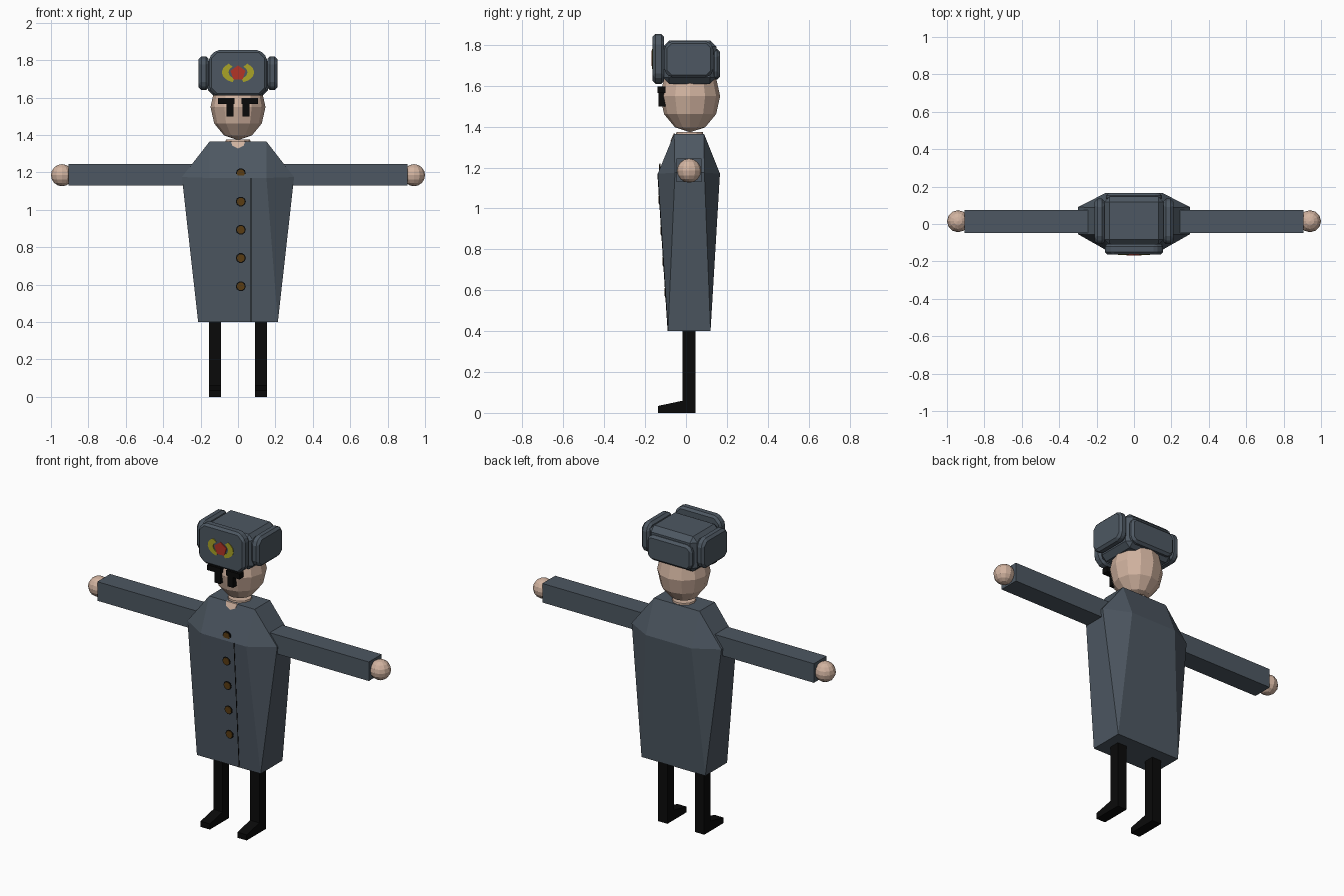
import bpy, bmesh, math
from mathutils import Matrix, Vector

if "Cube" in bpy.data.objects:
    bpy.data.objects.remove(bpy.data.objects["Cube"])


def material(name, rgb):
    m = bpy.data.materials.new(name)
    m.diffuse_color = (*rgb, 1)
    m.use_nodes = True
    m.node_tree.nodes["Principled BSDF"].inputs["Base Color"].default_value = m.diffuse_color
    return m


CLOTH = material("slate_cloth", (0.075, 0.097, 0.122))
SKIN = material("skin", (0.64, 0.45, 0.35))
BLACK = material("black", (0.003, 0.003, 0.003))
BROWN = material("button_brown", (0.10, 0.045, 0.006))
YELLOW = material("badge_yellow", (0.40, 0.37, 0.02))
RED = material("badge_red", (0.45, 0.035, 0.02))


def finish(bm, name, mat, bevel=0):
    bmesh.ops.recalc_face_normals(bm, faces=bm.faces[:])
    me = bpy.data.meshes.new(name)
    bm.to_mesh(me)
    bm.free()
    ob = bpy.data.objects.new(name, me)
    bpy.context.collection.objects.link(ob)
    me.materials.append(mat)
    if bevel:
        mod = ob.modifiers.new("bevel", 'BEVEL')
        mod.width, mod.segments = bevel, 1
    return ob


def hull(name, pts, mat):
    bm = bmesh.new()
    for p in pts:
        bm.verts.new(p)
    bmesh.ops.convex_hull(bm, input=bm.verts[:])
    return finish(bm, name, mat)


def box(name, xr, yr, zr, mat, bevel=0):
    bm = bmesh.new()
    bmesh.ops.create_cube(bm, size=1)
    for v in bm.verts:
        v.co = [(a + b) / 2 + c * (b - a) for (a, b), c in zip((xr, yr, zr), v.co)]
    return finish(bm, name, mat, bevel)


def ball(name, centre, radii, mat, seg, rings):
    bm = bmesh.new()
    m = Matrix.Translation(centre) @ Matrix.Diagonal((*radii, 1))
    bmesh.ops.create_uvsphere(bm, u_segments=seg, v_segments=rings, radius=1, matrix=m)
    return finish(bm, name, mat)


def prism(name, pts, direction, mat, bevel=0):
    """Extrude a flat outline along a direction."""
    bm = bmesh.new()
    f = bm.faces.new([bm.verts.new(p) for p in pts])
    ext = bmesh.ops.extrude_face_region(bm, geom=[f], use_keep_orig=True)
    for v in ext["geom"]:
        if isinstance(v, bmesh.types.BMVert):
            v.co += Vector(direction)
    return finish(bm, name, mat, bevel)


def chamfered(a0, a1, b0, b1, c):
    """Rectangle outline with cut corners."""
    return [(a0 + c, b0), (a1 - c, b0), (a1, b0 + c), (a1, b1 - c),
            (a1 - c, b1), (a0 + c, b1), (a0, b1 - c), (a0, b0 + c)]


# Long coat: narrow collar, eight-sided shoulder line, four-sided hem
coat = []
for s in (-1, 1):
    coat += [(s * 0.152, y, 1.365) for y in (-0.058, 0.088)]
    coat += [(s * 0.152, y, 1.17) for y in (-0.138, 0.166)]
    coat += [(s * 0.30, y, 1.175) for y in (-0.054, 0.09)]
    coat += [(s * 0.213, y, 0.40) for y in (-0.088, 0.12)]
hull("coat", coat, CLOTH)


def coat_front(z):
    if z > 1.17:
        return -0.138 + (z - 1.17) / 0.195 * 0.08
    return -0.088 - (z - 0.40) / 0.77 * 0.05


# Coat seam
prism("coat_seam", [(0.068, coat_front(z) + d, z) for z, d in
                    ((0.40, 0.01), (0.40, -0.002), (1.17, -0.002), (1.17, 0.01))],
      (0.004, 0, 0), BLACK)

# Buttons with dark rims
for i in range(5):
    z = 1.195 - 0.151 * i
    for name, r, d, mat in (("button_rim", 0.027, 0.006, BLACK),
                            ("button", 0.021, 0.009, BROWN)):
        pts = [(0.015 + r * math.cos(a), coat_front(z) + 0.004, z + r * math.sin(a))
               for a in (math.tau * k / 10 for k in range(10))]
        prism(name, pts, (0, -d, 0), mat)

# Neck: disc on the collar and a small opening at the front
bm = bmesh.new()
bmesh.ops.create_cone(bm, cap_ends=True, segments=12, radius1=0.07, radius2=0.065, depth=0.04,
                      matrix=Matrix.Translation((0, 0.018, 1.355)))
finish(bm, "neck", SKIN)
prism("neck_opening", [(x, coat_front(z) - 0.003, z) for x, z in
                       ((-0.038, 1.366), (-0.03, 1.342), (0, 1.328), (0.03, 1.342), (0.038, 1.366))],
      (0, 0.008, 0), SKIN)

# Head
ball("head", (0, 0.02, 1.55), (0.147, 0.147, 0.177), SKIN, 12, 6)

# Left and right parts
for side, s in (("left", 1), ("right", -1)):
    def span(a, b):
        return sorted((s * a, s * b))

    box(side + "_brow", span(0.018, 0.108), (-0.14, -0.10), (1.565, 1.597), BLACK)
    box(side + "_eye", span(0.024, 0.062), (-0.135, -0.09), (1.50, 1.57), BLACK)
    box(side + "_arm", span(0.20, 0.907), (-0.047, 0.075), (1.13, 1.245), CLOTH)
    ball(side + "_hand", (s * 0.941, 0.015, 1.185), (0.059,) * 3, SKIN, 12, 8)
    box(side + "_leg", span(0.092, 0.154), (-0.016, 0.046), (0, 0.43), BLACK)
    x0, x1 = span(0.092, 0.154)
    prism(side + "_foot", [(x0, -0.137, 0), (x0, -0.01, 0), (x0, -0.01, 0.061), (x0, -0.137, 0.034)],
          (x1 - x0, 0, 0), BLACK)
    # Raised ear flap of the hat
    prism(side + "_ear_flap", [(s * 0.157, y, z) for y, z in chamfered(-0.107, 0.135, 1.64, 1.82, 0.03)],
          (s * 0.053, 0, 0), CLOTH, 0.014)
    # Badge wreath branch
    angles = [math.radians(55 - 125 * k / 8) for k in range(9)]
    ring = [(0.086, 0.056, a) for a in angles] + [(0.05, 0.036, a) for a in reversed(angles)]
    prism(side + "_wreath", [(s * rx * math.cos(a), -0.160, 1.735 + rz * math.sin(a))
                             for rx, rz, a in ring], (0, -0.007, 0), YELLOW)

# Hat crown, raised front flap and back flap
box("hat_crown", (-0.16, 0.16), (-0.112, 0.148), (1.61, 1.822), CLOTH, 0.03)
prism("hat_front_flap", [(x, -0.107, z) for x, z in chamfered(-0.155, 0.155, 1.61, 1.853, 0.038)],
      (0, -0.056, 0), CLOTH, 0.013)
prism("hat_back_flap", [(x, 0.125, z) for x, z in chamfered(-0.15, 0.15, 1.63, 1.78, 0.025)],
      (0, 0.041, 0), CLOTH, 0.014)

# Badge centre
prism("badge_centre", [(r * math.sin(a), -0.160, 1.73 + r * math.cos(a)) for r, a in
                       ((0.042 if k % 2 == 0 else 0.034, math.tau * k / 10) for k in range(10))],
      (0, -0.008, 0), RED)
